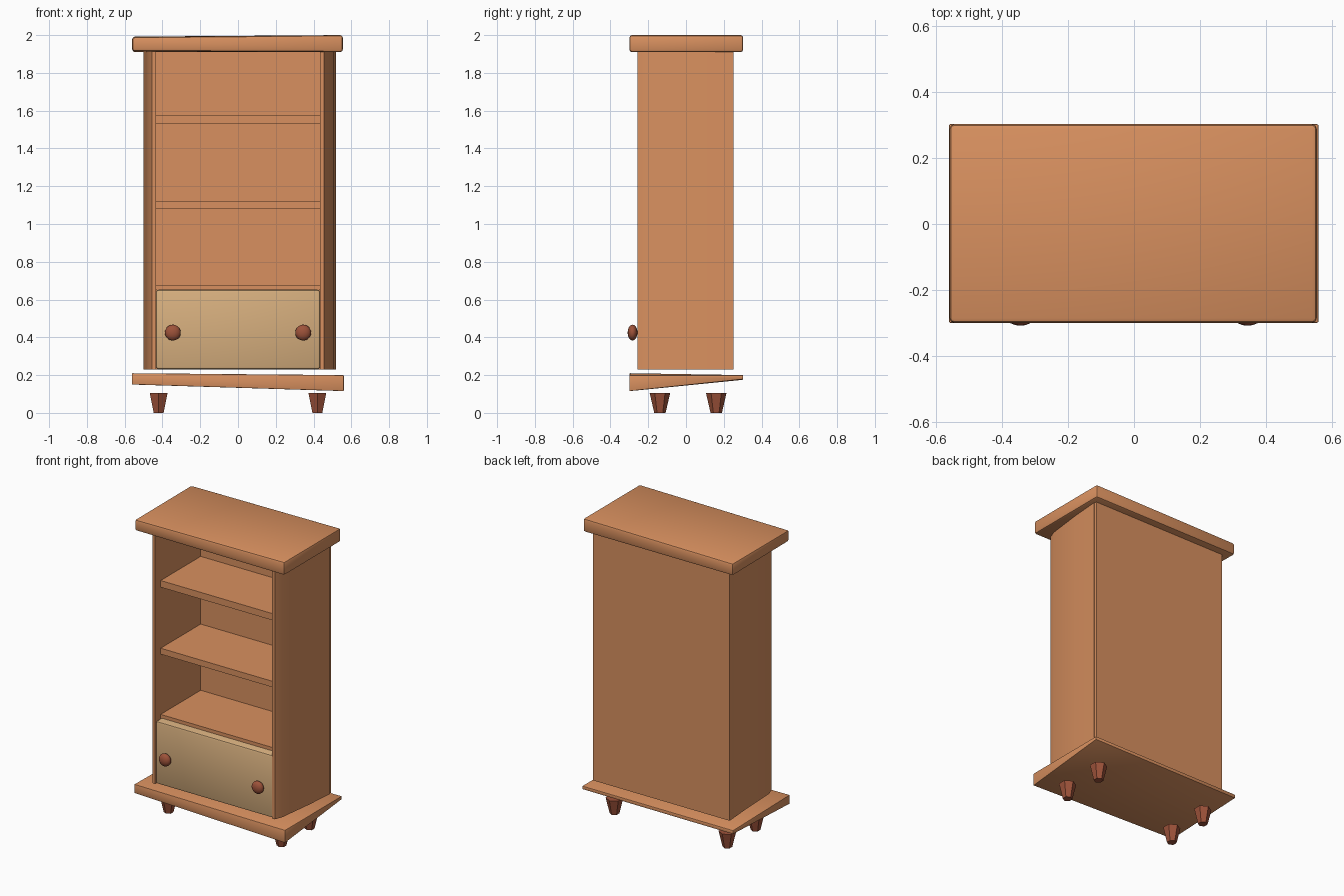
import bpy, bmesh, math
from mathutils import Matrix

if "Cube" in bpy.data.objects:
    bpy.data.objects.remove(bpy.data.objects["Cube"])


def material(name, color):
    m = bpy.data.materials.new(name)
    m.diffuse_color = (*color, 1)
    m.use_nodes = True
    m.node_tree.nodes["Principled BSDF"].inputs["Base Color"].default_value = m.diffuse_color
    return m


WOOD = material("warm wood", (0.69, 0.28, 0.115))
PALE = material("pale drawer wood", (0.68, 0.43, 0.21))
DARK = material("dark red wood", (0.34, 0.085, 0.042))


def finish(name, bm, mat, bevel=0, segments=2, angle=40):
    bmesh.ops.recalc_face_normals(bm, faces=bm.faces)
    if bevel:
        bmesh.ops.bevel(bm, geom=bm.edges[:], offset=bevel, segments=segments,
                        profile=0.5, affect='EDGES')
    me = bpy.data.meshes.new(name)
    bm.to_mesh(me)
    bm.free()
    ob = bpy.data.objects.new(name, me)
    bpy.context.collection.objects.link(ob)
    me.materials.append(mat)
    bpy.ops.object.select_all(action='DESELECT')
    ob.select_set(True)
    bpy.context.view_layer.objects.active = ob
    bpy.ops.object.shade_smooth_by_angle(angle=math.radians(angle))
    return ob


def box(name, x, y, z, mat, bevel=0, warp=None):
    """Box from ranges; warp maps a corner's signs to a replacement z."""
    bm = bmesh.new()
    bmesh.ops.create_cube(bm, size=2)
    for v in bm.verts:
        s = tuple(int(c > 0) for c in v.co)
        v.co = (x[s[0]], y[s[1]], z[s[2]])
        if warp and s in warp:
            v.co.z = warp[s]
    return finish(name, bm, mat, bevel)


def prism(name, pts, z0, z1, mat):
    bm = bmesh.new()
    f = bm.faces.new([bm.verts.new((x, y, z0)) for x, y in pts])
    top = bmesh.ops.extrude_face_region(bm, geom=[f])
    for v in top['geom']:
        if isinstance(v, bmesh.types.BMVert):
            v.co.z = z1
    return finish(name, bm, mat)


# Overhanging top and wedge-shaped base
box("top_slab", (-0.56, 0.555), (-0.3, 0.303), (1.91, 2.0), WOOD, 0.014,
    {(0, 0, 1): 1.99, (0, 1, 1): 1.992, (0, 0, 0): 1.915})
box("base_slab", (-0.562, 0.56), (-0.3, 0.303), (0.15, 0.205), WOOD, 0.004,
    {(0, 0, 0): 0.15, (1, 0, 0): 0.115, (0, 1, 0): 0.175, (1, 1, 0): 0.178,
     (0, 0, 1): 0.21, (1, 0, 1): 0.2, (0, 1, 1): 0.2, (1, 1, 1): 0.2})

# Side panels, flaring towards the back
for side, s, w in (("left", -1, 0.5), ("right", 1, 0.52)):
    prof = [(0.435, -0.258), (0.455, -0.258), (0.475, -0.205),
            (w - 0.015, 0.04), (w, 0.235), (0.435, 0.235)]
    prism(side + "_side_panel", [(s * px, py) for px, py in prof], 0.23, 1.92, WOOD)

# Back panel
box("back_panel", (-0.5, 0.515), (0.225, 0.252), (0.23, 1.92), WOOD)

# Shelves
for i, (z0, z1) in enumerate(((0.65, 0.675), (1.08, 1.12), (1.53, 1.575))):
    box(f"shelf_{i + 1}", (-0.44, 0.44), (-0.2, 0.23), (z0, z1), WOOD)

# Drawer with two round knobs
box("drawer", (-0.435, 0.435), (-0.255, 0.225), (0.23, 0.652), PALE, 0.014)
for side, s in (("left", -1), ("right", 1)):
    bm = bmesh.new()
    bmesh.ops.create_uvsphere(bm, u_segments=16, v_segments=10, radius=1)
    bmesh.ops.transform(bm, verts=bm.verts, matrix=Matrix.Translation(
        (s * 0.345, -0.283, 0.425)) @ Matrix.Diagonal((0.042, 0.026, 0.042, 1)))
    finish(side + "_knob", bm, DARK, angle=60)

# Tapered feet, wide at the top
for xn, x in (("left", -0.42), ("right", 0.42)):
    for yn, y in (("front", -0.138), ("back", 0.16)):
        bm = bmesh.new()
        bmesh.ops.create_cone(bm, cap_ends=True, segments=6, radius1=0.03,
                              radius2=0.054, depth=0.104)
        bmesh.ops.translate(bm, verts=bm.verts, vec=(x, y, 0.052))
        finish(f"{yn}_{xn}_foot", bm, DARK, angle=20)
